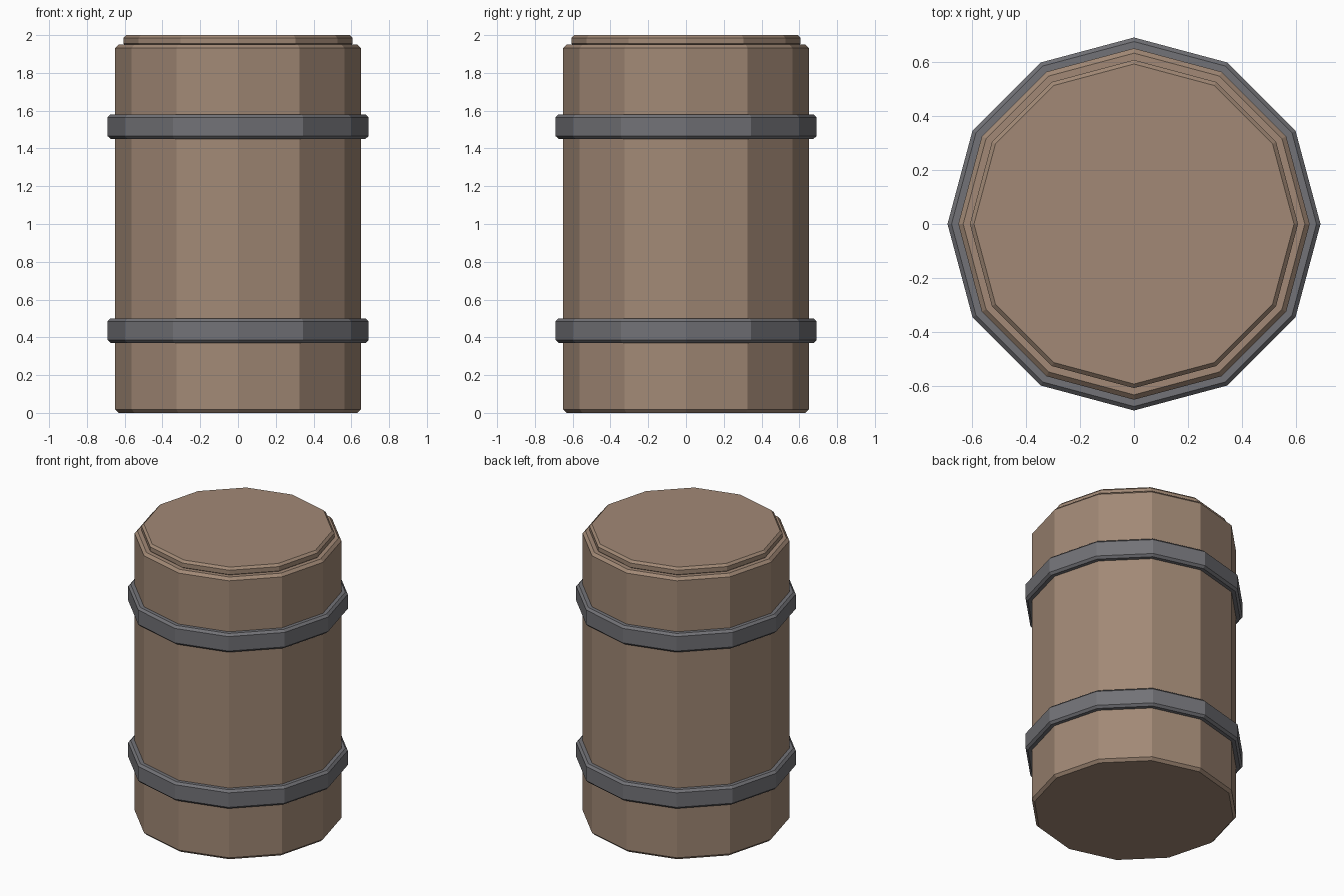
import bpy, bmesh
from math import cos, sin, tau

if "Cube" in bpy.data.objects:
    bpy.data.objects.remove(bpy.data.objects["Cube"])

SIDES = 12


def material(name, rgb):
    m = bpy.data.materials.new(name)
    m.diffuse_color = (*rgb, 1)
    m.use_nodes = True
    m.node_tree.nodes["Principled BSDF"].inputs["Base Color"].default_value = m.diffuse_color
    return m


wood = material("wood", (0.36, 0.25, 0.18))
iron = material("iron", (0.17, 0.17, 0.185))


def drum(name, radius, z0, z1, chamfer, mat):
    """Flat-shaded twelve-sided cylinder with chamfered rims."""
    profile = [(radius - chamfer, z0), (radius, z0 + chamfer),
               (radius, z1 - chamfer), (radius - chamfer, z1)]
    bm = bmesh.new()
    rings = [[bm.verts.new((r * cos(tau * i / SIDES), r * sin(tau * i / SIDES), z))
              for i in range(SIDES)] for r, z in profile]
    for low, high in zip(rings, rings[1:]):
        for i in range(SIDES):
            j = (i + 1) % SIDES
            bm.faces.new((low[i], low[j], high[j], high[i]))
    bm.faces.new(rings[0][::-1])
    bm.faces.new(rings[-1])
    mesh = bpy.data.meshes.new(name)
    bm.to_mesh(mesh)
    bm.free()
    mesh.materials.append(mat)
    obj = bpy.data.objects.new(name, mesh)
    bpy.context.collection.objects.link(obj)
    return obj


# Barrel body and raised lid
drum("barrel_body", 0.65, 0.0, 1.95, 0.018, wood)
drum("lid", 0.607, 1.94, 2.0, 0.015, wood)

# Two iron hoops
drum("lower_hoop", 0.69, 0.37, 0.50, 0.015, iron)
drum("upper_hoop", 0.69, 1.45, 1.58, 0.015, iron)
